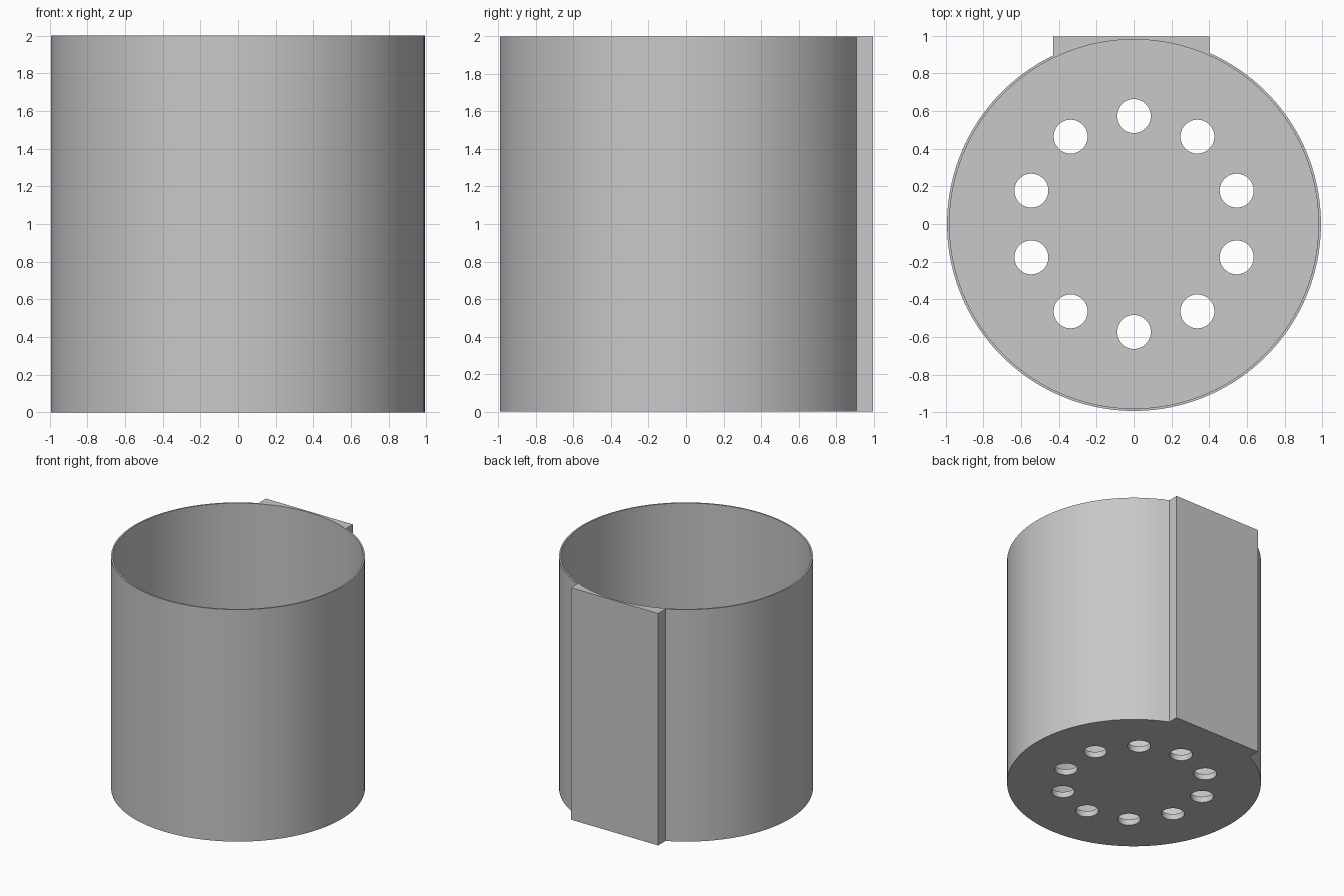
import bpy, bmesh
from math import sin, cos, acos, pi, radians

cube = bpy.data.objects.get("Cube")
if cube:
    bpy.data.objects.remove(cube, do_unlink=True)

HEIGHT, FLOOR = 2.0, 0.05
OUTER, INNER = 0.992, 0.979
PLATE_LEFT, PLATE_RIGHT, PLATE_BACK = 0.40, -0.43, 0.995
HOLES, HOLE_RING, HOLE_RADIUS = 10, 0.573, 0.09
SEGMENTS = 120

grey = bpy.data.materials.new("plain grey")
grey.use_nodes = True
grey.diffuse_color = (0.58, 0.58, 0.58, 1)
grey.node_tree.nodes["Principled BSDF"].inputs["Base Color"].default_value = grey.diffuse_color


def arc(radius, start, end, steps, cx=0.0, cy=0.0):
    return [(cx + radius * cos(start + (end - start) * i / steps),
             cy + radius * sin(start + (end - start) * i / steps)) for i in range(steps + 1)]


def circle(radius, steps, cx=0.0, cy=0.0):
    return arc(radius, 0, 2 * pi, steps, cx, cy)[:-1]


def prism(name, outlines, bottom, top):
    """Extrude closed counter-clockwise outlines between two heights."""
    bm = bmesh.new()
    for outline in outlines:
        base = bm.faces.new([bm.verts.new((x, y, bottom)) for x, y in outline])
        new = bmesh.ops.extrude_face_region(bm, geom=[base], use_keep_orig=True)["geom"]
        bmesh.ops.translate(bm, vec=(0, 0, top - bottom),
                            verts=[v for v in new if isinstance(v, bmesh.types.BMVert)])
    bmesh.ops.recalc_face_normals(bm, faces=bm.faces)
    mesh = bpy.data.meshes.new(name)
    bm.to_mesh(mesh)
    bm.free()
    mesh.materials.append(grey)
    obj = bpy.data.objects.new(name, mesh)
    bpy.context.collection.objects.link(obj)
    return obj


def cut(target, cutter):
    cutter.hide_render = True
    mod = target.modifiers.new("cut", 'BOOLEAN')
    mod.operation, mod.solver, mod.object = 'DIFFERENCE', 'EXACT', cutter
    bpy.context.view_layer.objects.active = target
    bpy.ops.object.modifier_apply(modifier=mod.name)
    bpy.data.objects.remove(cutter, do_unlink=True)


# Round body with the flat mounting plate along its back
outline = arc(OUTER, acos(PLATE_RIGHT / OUTER), 2 * pi + acos(PLATE_LEFT / OUTER), SEGMENTS)
outline += [(PLATE_LEFT, PLATE_BACK), (PLATE_RIGHT, PLATE_BACK)]
pot = prism("pot_with_back_plate", [outline], 0, HEIGHT)

# Open cavity
cut(pot, prism("cavity_cutter", [circle(INNER, SEGMENTS)], FLOOR, HEIGHT + 1))

# Ring of drainage holes in the floor
angles = [pi / 2 + 2 * pi * i / HOLES for i in range(HOLES)]
holes = [circle(HOLE_RADIUS, 48, HOLE_RING * cos(a), HOLE_RING * sin(a)) for a in angles]
cut(pot, prism("drain_hole_cutter", holes, -1, 1))

bpy.ops.object.select_all(action='DESELECT')
pot.select_set(True)
bpy.context.view_layer.objects.active = pot
bpy.ops.object.shade_smooth_by_angle(angle=radians(30))
